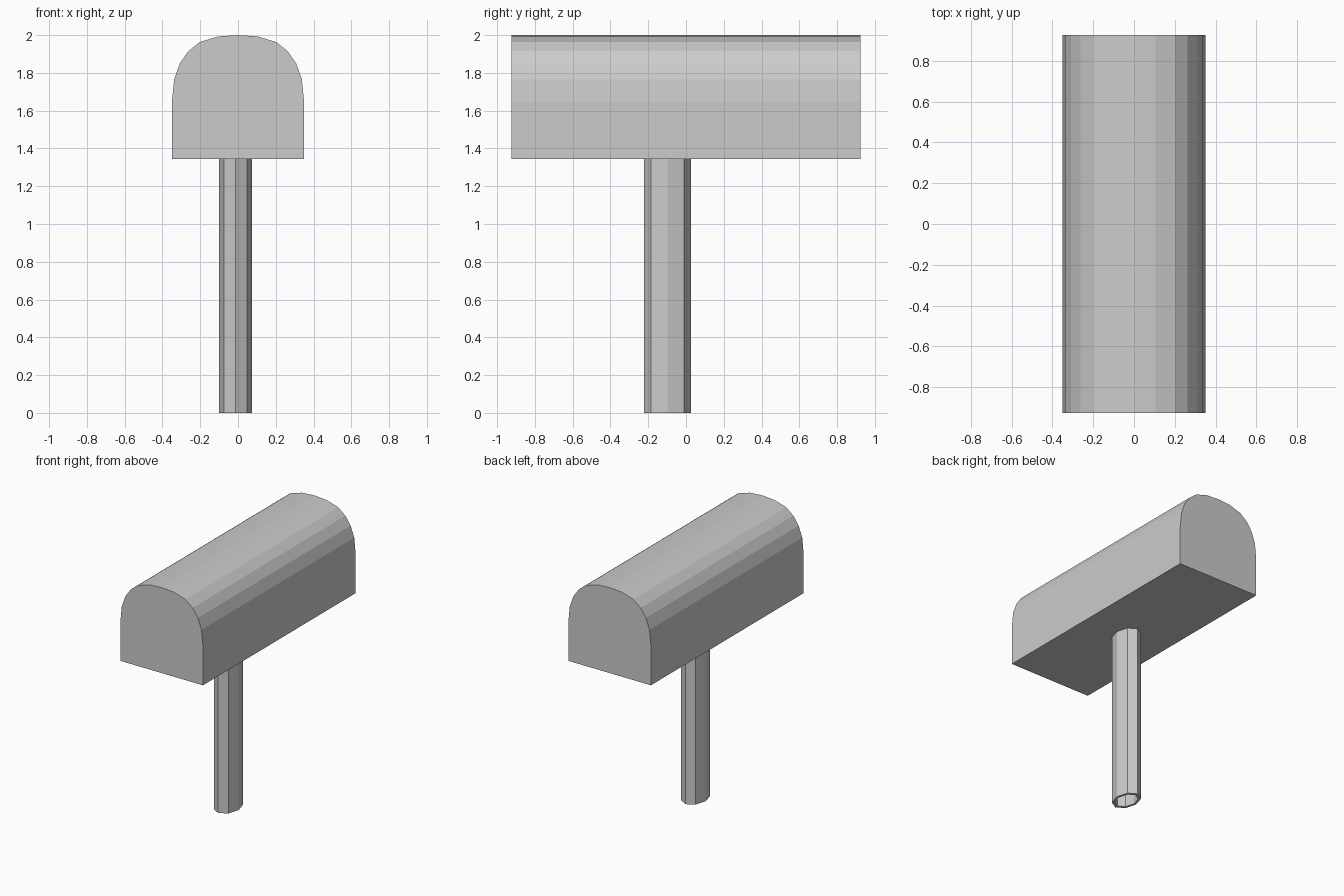
import bpy
import bmesh
import math

cube = bpy.data.objects.get("Cube")
if cube:
    bpy.data.objects.remove(cube, do_unlink=True)

# Single plain grey
grey = bpy.data.materials.new("light grey")
grey.use_nodes = True
COLOUR = (0.6, 0.6, 0.6, 1.0)
grey.diffuse_color = COLOUR
grey.node_tree.nodes["Principled BSDF"].inputs["Base Color"].default_value = COLOUR


def finish(name, bm):
    """Turn a bmesh into a flat-shaded grey object."""
    bmesh.ops.recalc_face_normals(bm, faces=bm.faces)
    mesh = bpy.data.meshes.new(name)
    bm.to_mesh(mesh)
    bm.free()
    mesh.materials.append(grey)
    obj = bpy.data.objects.new(name, mesh)
    bpy.context.collection.objects.link(obj)
    return obj


# Arched box: mirrored half profile, extruded front to back
LENGTH = 1.85
half = [(0.35, 1.345), (0.35, 1.645), (0.338, 1.766), (0.308, 1.85),
        (0.263, 1.915), (0.202, 1.963), (0.105, 1.993)]
profile = half + [(0, 2.0)] + [(-x, z) for x, z in reversed(half)]
bm = bmesh.new()
front = bm.faces.new([bm.verts.new((x, -LENGTH / 2, z)) for x, z in profile])
back = bmesh.ops.extrude_face_region(bm, geom=[front], use_keep_orig=True)["geom"]
bmesh.ops.translate(bm, vec=(0, LENGTH, 0),
                    verts=[v for v in back if isinstance(v, bmesh.types.BMVert)])
finish("arched_box", bm)

# Hollow eight-sided post, oval in section and set slightly off centre
SIDES, TOP = 8, 1.345
CX, CY, RX, RY, INNER = -0.013, -0.098, 0.0875, 0.1235, 0.8
bm = bmesh.new()


def ring(scale, z):
    angles = [math.tau * i / SIDES for i in range(SIDES)]
    return [bm.verts.new((CX + RX * scale * math.cos(a),
                          CY + RY * scale * math.sin(a), z)) for a in angles]


rings = [ring(1, 0), ring(1, TOP), ring(INNER, TOP), ring(INNER, 0)]
for r, lower in enumerate(rings):
    upper = rings[(r + 1) % len(rings)]
    for i in range(SIDES):
        j = (i + 1) % SIDES
        bm.faces.new((lower[i], lower[j], upper[j], upper[i]))
finish("post", bm)
